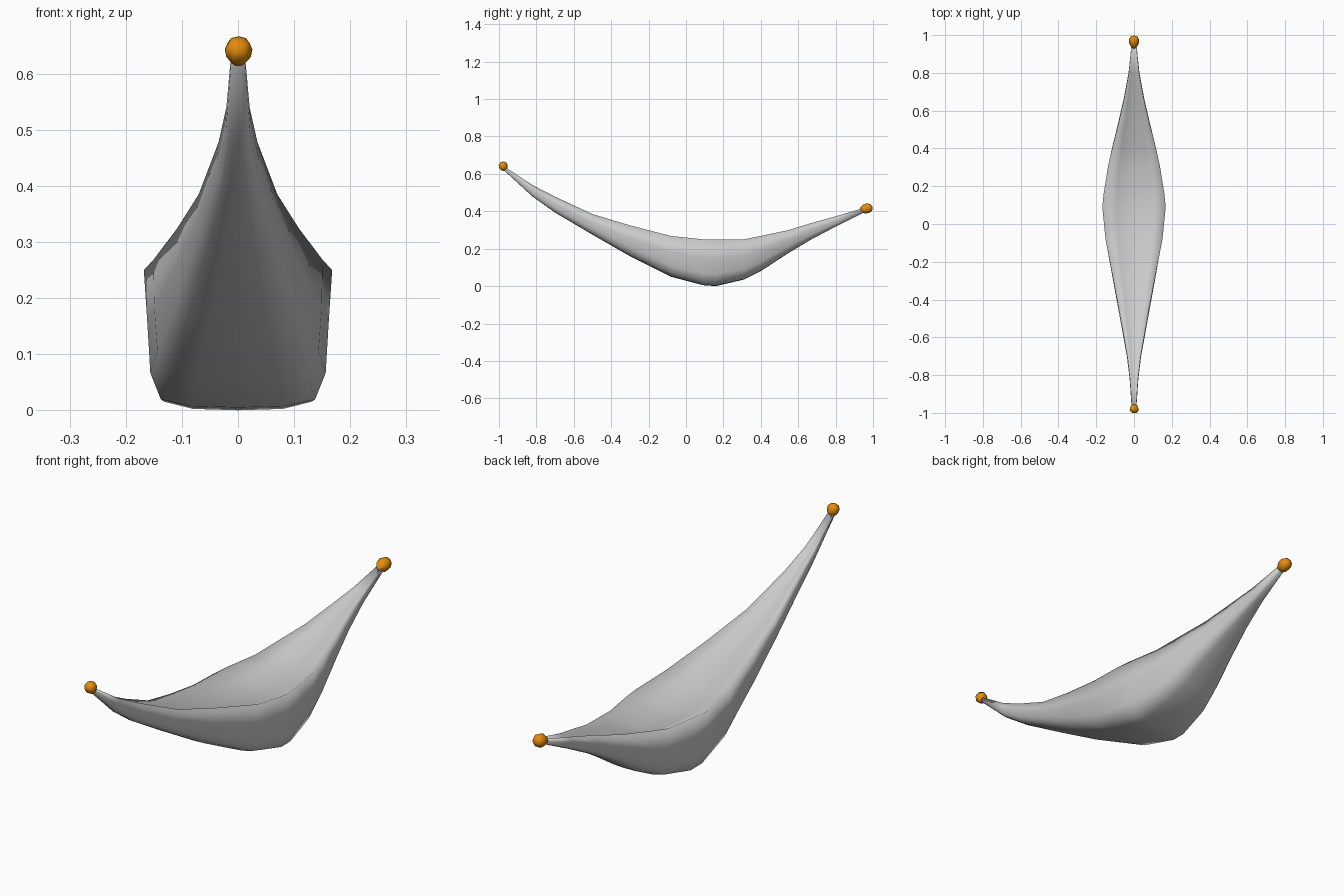
import bpy
import bmesh
from mathutils import Vector

cube = bpy.data.objects.get("Cube")
if cube:
    bpy.data.objects.remove(cube, do_unlink=True)


def make_material(name, colour):
    mat = bpy.data.materials.new(name)
    mat.use_nodes = True
    mat.diffuse_color = colour
    shader = next(n for n in mat.node_tree.nodes if n.type == "BSDF_PRINCIPLED")
    shader.inputs["Base Color"].default_value = colour
    shader.inputs["Roughness"].default_value = 0.8
    return mat


def finish(bm, name, mat):
    mesh = bpy.data.meshes.new(name)
    bmesh.ops.recalc_face_normals(bm, faces=bm.faces)
    for face in bm.faces:
        face.smooth = True
    bm.to_mesh(mesh)
    bm.free()
    mesh.materials.append(mat)
    obj = bpy.data.objects.new(name, mesh)
    bpy.context.scene.collection.objects.link(obj)
    return obj


cloth = make_material("cloth grey", (0.6, 0.6, 0.6, 1))
orange = make_material("knot orange", (0.78, 0.26, 0.004, 1))

# Hanging body: stations of (y, half width, rim height, bottom height)
STATIONS = [
    (-0.98, 0.012, 0.645, 0.625),
    (-0.82, 0.023, 0.540, 0.478),
    (-0.70, 0.038, 0.478, 0.393),
    (-0.50, 0.075, 0.385, 0.275),
    (-0.30, 0.113, 0.325, 0.160),
    (-0.08, 0.154, 0.268, 0.050),
    (0.09, 0.168, 0.250, 0.005),
    (0.16, 0.162, 0.250, 0.000),
    (0.31, 0.140, 0.250, 0.035),
    (0.40, 0.120, 0.268, 0.080),
    (0.55, 0.082, 0.300, 0.178),
    (0.66, 0.056, 0.334, 0.244),
    (0.80, 0.029, 0.373, 0.318),
    (0.96, 0.012, 0.420, 0.398),
]

# Outer half sections as fractions of width and depth, rim to keel
MIDDLE = [(1, 1), (0.96, 0.6), (0.93, 0.25), (0.82, 0.06), (0.5, 0.01), (0, 0)]
ENDS = [(0.9, 1), (1, 0.6), (0.95, 0.3), (0.72, 0.08), (0.4, 0.01), (0, 0)]
# Slightly dished upper side, middle to rim
UPPER = [(0, 0.82), (0.55, 0.88)]


def section(y):
    """Closed loop of (u, v) that gets rounder to the ends."""
    t = min(1, abs(y - 0.1) / 0.9)
    outer = [Vector(a).lerp(Vector(b), t) for a, b in zip(MIDDLE, ENDS)]
    half = [Vector(p) for p in UPPER] + outer
    mirrored = [Vector((-p.x, p.y)) for p in reversed(half[1:-1])]
    return half + mirrored


bm = bmesh.new()
rows = [[bm.verts.new((p.x * half, y, low + p.y * (rim - low)))
         for p in section(y)]
        for y, half, rim, low in STATIONS]
for a, b in zip(rows, rows[1:]):
    for i in range(len(a)):
        j = (i + 1) % len(a)
        bm.faces.new((a[i], a[j], b[j], b[i]))
bm.faces.new(rows[0])
bm.faces.new(rows[-1])
finish(bm, "hammock_cloth", cloth)


# Knots: chunky tapered lumps lying along the gathered ends
def add_knot(name, centre, direction, radius, length):
    bm = bmesh.new()
    bmesh.ops.create_uvsphere(bm, u_segments=7, v_segments=5, radius=1)
    turn = Vector(direction).to_track_quat("Z", "Y")
    for v in bm.verts:
        taper = radius * (1 + 0.2 * v.co.z)
        local = Vector((v.co.x * taper, v.co.y * taper, v.co.z * length))
        v.co = turn @ local + Vector(centre)
    finish(bm, name, orange)


add_knot("front_knot", (0.001, -0.977, 0.639), (0, -0.5, 0.85), 0.025, 0.027)
add_knot("back_knot", (0, 0.963, 0.413), (0, 1, 0.25), 0.028, 0.036)
